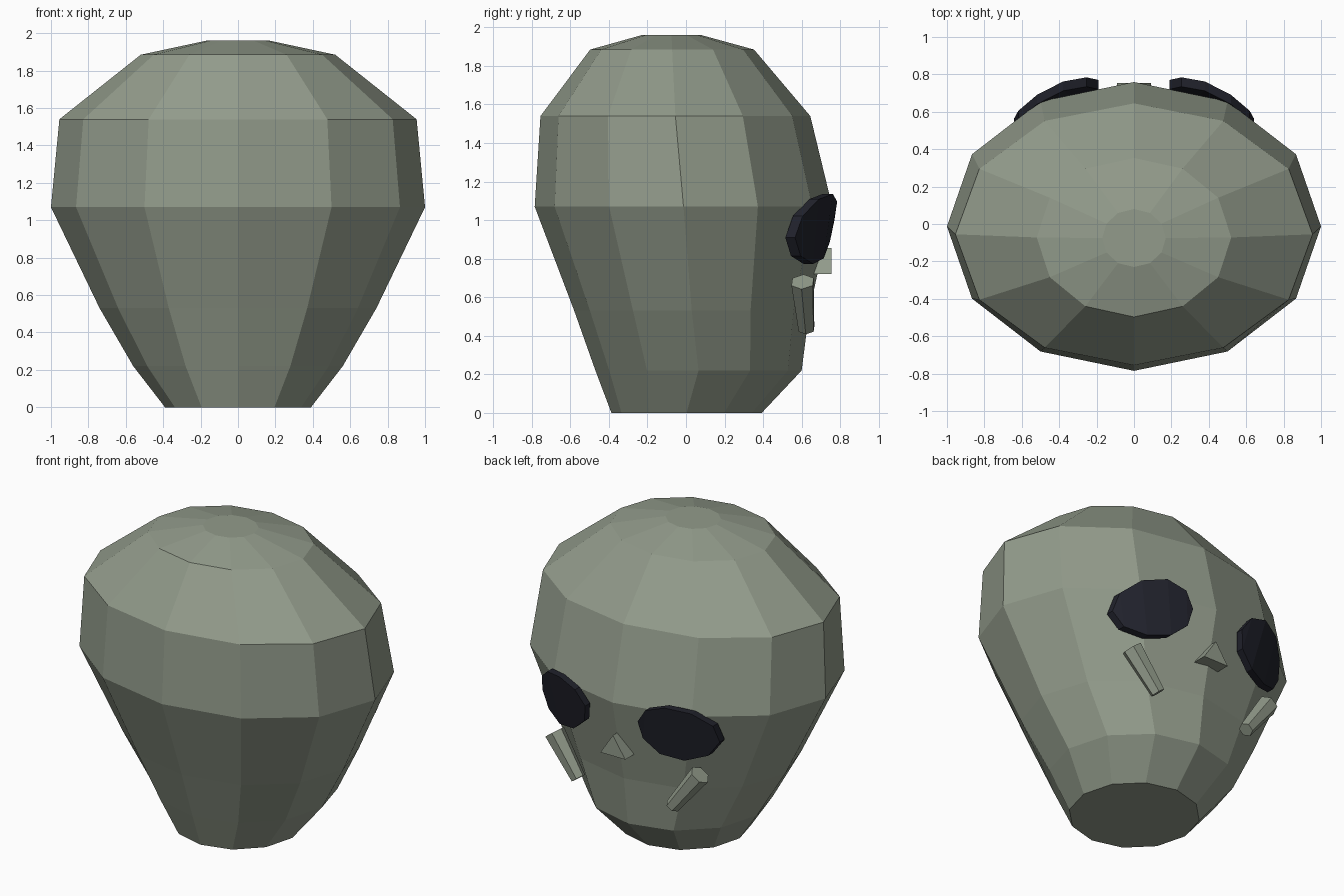
import bpy, bmesh, math
from mathutils import Vector

if "Cube" in bpy.data.objects:
    bpy.data.objects.remove(bpy.data.objects["Cube"])


def material(name, colour):
    m = bpy.data.materials.new(name)
    m.diffuse_color = (*colour, 1)
    m.use_nodes = True
    m.node_tree.nodes["Principled BSDF"].inputs["Base Color"].default_value = m.diffuse_color
    return m


skin = material("skin", (0.29, 0.33, 0.26))
dark = material("dark", (0.015, 0.016, 0.025))


def finish(name, bm, mat):
    bmesh.ops.recalc_face_normals(bm, faces=bm.faces[:])
    mesh = bpy.data.meshes.new(name)
    bm.to_mesh(mesh)
    bm.free()
    mesh.materials.append(mat)
    ob = bpy.data.objects.new(name, mesh)
    bpy.context.collection.objects.link(ob)
    return ob


def loft(bm, rings):
    """Bridge equal-sized vertex rings with quads."""
    for a, b in zip(rings, rings[1:]):
        n = len(a)
        for i in range(n):
            j = (i + 1) % n
            bm.faces.new((a[i], a[j], b[j], b[i]))


# Head: twelve-sided rings (z, x radius, y radius, y centre)
bm = bmesh.new()
rings = []
for z, rx, ry, cy in [(0, .39, .39, .003), (.22, .56, .535, .065),
                      (.53, .74, .61, .03), (1.07, 1, .772, -.013),
                      (1.54, .955, .70, -.055), (1.885, .52, .425, -.072),
                      (1.96, .17, .155, -.075)]:
    rings.append([bm.verts.new((rx * math.cos(k * math.pi / 6),
                                cy + ry * math.sin(k * math.pi / 6), z))
                  for k in range(12)])
loft(bm, rings)
bm.faces.new(rings[0])
bm.faces.new(rings[-1])
finish("head", bm, skin)

# Nose: three-sided prism pointing out of the face
bm = bmesh.new()
nose = [[bm.verts.new((x, y, z)) for x, z in ((-.09, .72), (.09, .72), (0, .855))]
        for y in (.6, .755)]
loft(bm, nose)
for tri in nose:
    bm.faces.new(tri)
finish("nose", bm, skin)


# Eyes: ten-sided lenses bent around the face, cut in vertical strips
def eye(name, side):
    bm = bmesh.new()
    layers = []
    for back in (0, .05):
        layer = []
        for k in range(10):
            a = k * math.pi / 5
            u, v = .23 * math.cos(a), .18 * math.sin(a)
            x = .415 + u * math.cos(.2) + v * math.sin(.2)
            z = .955 - u * math.sin(.2) + v * math.cos(.2)
            t = x - .19
            y = .76 - .0235 * t - .866 * t * t + .2 * (z - .95) - back
            layer.append(bm.verts.new((side * x, y, z)))
        layers.append(layer)
        bm.faces.new((layer[0], layer[1], layer[9]))
        for k in range(1, 4):
            bm.faces.new((layer[k], layer[k + 1], layer[9 - k], layer[10 - k]))
        bm.faces.new((layer[4], layer[5], layer[6]))
    loft(bm, layers)
    finish(name, bm, dark)


# Cheekbones: tapered six-sided rods
def cheek(name, side):
    top = Vector((side * .525, .605, .68))
    low = Vector((side * .34, .625, .435))
    bm = bmesh.new()
    bmesh.ops.create_cone(bm, cap_ends=True, segments=6, radius1=.045,
                          radius2=.064, depth=(top - low).length)
    ob = finish(name, bm, skin)
    ob.location = (top + low) / 2
    ob.rotation_euler = (top - low).to_track_quat('Z', 'Y').to_euler()


for label, side in (("left", -1), ("right", 1)):
    eye("eye_" + label, side)
    cheek("cheekbone_" + label, side)
